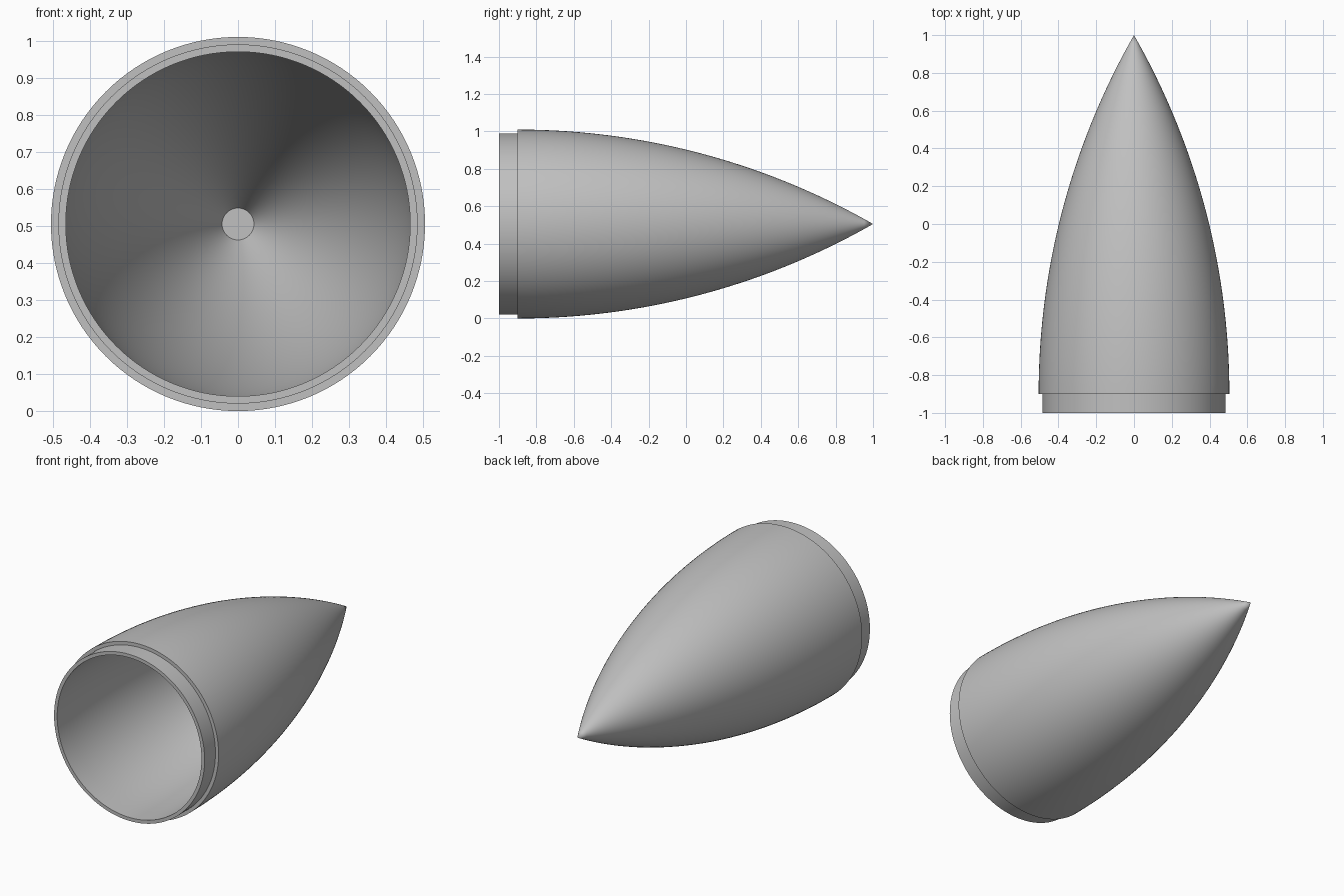
import bpy, bmesh
from math import sqrt, pi, radians
from mathutils import Vector

if "Cube" in bpy.data.objects:
    bpy.data.objects.remove(bpy.data.objects["Cube"], do_unlink=True)

RADIUS, LENGTH, WALL = 0.505, 1.9, 0.04
BASE_Y, RIM_Y = -0.9, -1.0
TIP_FLAT = 0.043
SEGMENTS, STEPS = 128, 40
ARC = (RADIUS**2 + LENGTH**2) / (2 * RADIUS)   # ogive arc radius
OFFSET = ARC - RADIUS                          # arc centre below the axis

grey = bpy.data.materials.new("grey")
grey.use_nodes = True
colour = (0.53, 0.53, 0.53, 1)
grey.diffuse_color = colour
grey.node_tree.nodes["Principled BSDF"].inputs["Base Color"].default_value = colour


def ogive(arc, depth):
    """Points (radius, y) along an arc from the base towards the tip."""
    return [(sqrt(arc**2 - (depth * i / STEPS)**2) - OFFSET, BASE_Y + depth * i / STEPS)
            for i in range(STEPS + 1)]


# Cavity profile, from the flat inner end out to the rim
inner_arc = ARC - WALL
inner_depth = sqrt(inner_arc**2 - (OFFSET + TIP_FLAT)**2)
inner = ogive(inner_arc, inner_depth)[::-1]
inner_radius = RADIUS - WALL

# Shoulder that plugs into the body tube, then the outer skin
shoulder_radius = RADIUS - WALL / 2
shoulder = [(inner_radius, RIM_Y), (shoulder_radius, RIM_Y), (shoulder_radius, BASE_Y)]
outer = ogive(ARC, LENGTH)
outer[-1] = (0, BASE_Y + LENGTH)
profile = [(0, inner[0][1])] + inner + shoulder + outer

# Revolve the closed wall profile about the long axis
bm = bmesh.new()
verts = [bm.verts.new((r, y, 0)) for r, y in profile]
edges = [bm.edges.new(pair) for pair in zip(verts, verts[1:])]
bmesh.ops.spin(bm, geom=verts + edges, cent=(0, 0, 0), axis=(0, 1, 0),
               angle=2 * pi, steps=SEGMENTS, use_merge=True)
bmesh.ops.remove_doubles(bm, verts=bm.verts, dist=1e-5)
bmesh.ops.recalc_face_normals(bm, faces=bm.faces)
bmesh.ops.translate(bm, verts=bm.verts, vec=Vector((0, 0, RADIUS)))
mesh = bpy.data.meshes.new("nose_cone")
bm.to_mesh(mesh)
bm.free()
mesh.materials.append(grey)

nose_cone = bpy.data.objects.new("nose_cone", mesh)
bpy.context.collection.objects.link(nose_cone)
bpy.context.view_layer.objects.active = nose_cone
nose_cone.select_set(True)
bpy.ops.object.shade_smooth_by_angle(angle=radians(30))
